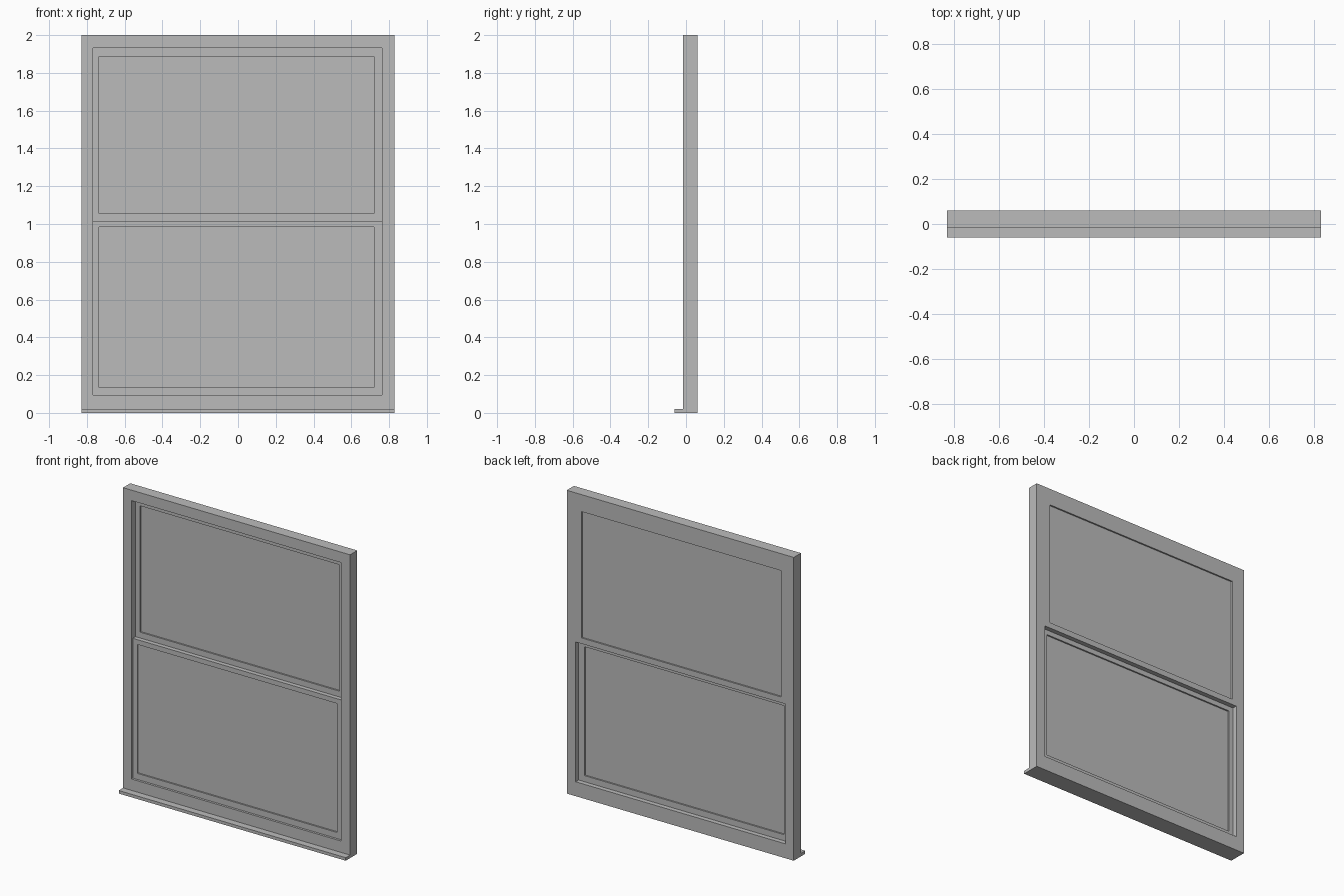
import bpy
import bmesh

if "Cube" in bpy.data.objects:
    bpy.data.objects.remove(bpy.data.objects["Cube"])

grey = bpy.data.materials.new("plain grey")
grey.diffuse_color = (0.5, 0.5, 0.5, 1)
grey.use_nodes = True
grey.node_tree.nodes["Principled BSDF"].inputs["Base Color"].default_value = grey.diffuse_color


def finish(name, bm):
    bmesh.ops.recalc_face_normals(bm, faces=bm.faces)
    mesh = bpy.data.meshes.new(name)
    bm.to_mesh(mesh)
    bm.free()
    mesh.materials.append(grey)
    obj = bpy.data.objects.new(name, mesh)
    bpy.context.collection.objects.link(obj)
    return obj


def box(name, rect, y0, y1):
    """Solid box; rect is (left, right, bottom, top)."""
    x0, x1, z0, z1 = rect
    bm = bmesh.new()
    bmesh.ops.create_cube(bm, size=1)
    for v in bm.verts:
        v.co = (x1 if v.co.x > 0 else x0,
                y1 if v.co.y > 0 else y0,
                z1 if v.co.z > 0 else z0)
    return finish(name, bm)


def ring(name, outer, inner, y0, y1):
    """Rectangular frame between two rects, from y0 to y1."""
    bm = bmesh.new()

    def loop(rect, y):
        x0, x1, z0, z1 = rect
        return [bm.verts.new((x, y, z))
                for x, z in ((x0, z0), (x1, z0), (x1, z1), (x0, z1))]

    loops = [loop(outer, y0), loop(outer, y1), loop(inner, y1), loop(inner, y0)]
    for k in range(4):
        a, b = loops[k], loops[(k + 1) % 4]
        for i in range(4):
            j = (i + 1) % 4
            bm.faces.new((a[i], a[j], b[j], b[i]))
    return finish(name, bm)


LEFT, RIGHT = -0.767, 0.763      # opening sides
BOTTOM, MEET, TOP = 0.095, 1.017, 1.931
FRONT, BACK = -0.015, 0.06
MID = 0.029                      # plane where the two sashes meet

# Outer frame and projecting sill
ring("outer_frame", (-0.828, 0.828, 0, 2), (LEFT, RIGHT, BOTTOM, TOP), FRONT, BACK)
box("sill", (-0.828, 0.828, 0, 0.02), -0.06, FRONT)

# Sliding sashes, each with its pane: the lower one sits in front of the upper
for name, z0, z1, pane_z0, pane_z1, y0, y1 in (
        ("upper", MEET, TOP, 1.055, 1.888, MID, BACK),
        ("lower", BOTTOM, MEET, 0.135, 0.985, 0.0, MID)):
    pane = (-0.735, 0.721, pane_z0, pane_z1)
    ring(name + "_sash", (LEFT, RIGHT, z0, z1), pane, y0, y1)
    box(name + "_pane", pane, y0 + 0.01, y1 - 0.01)
